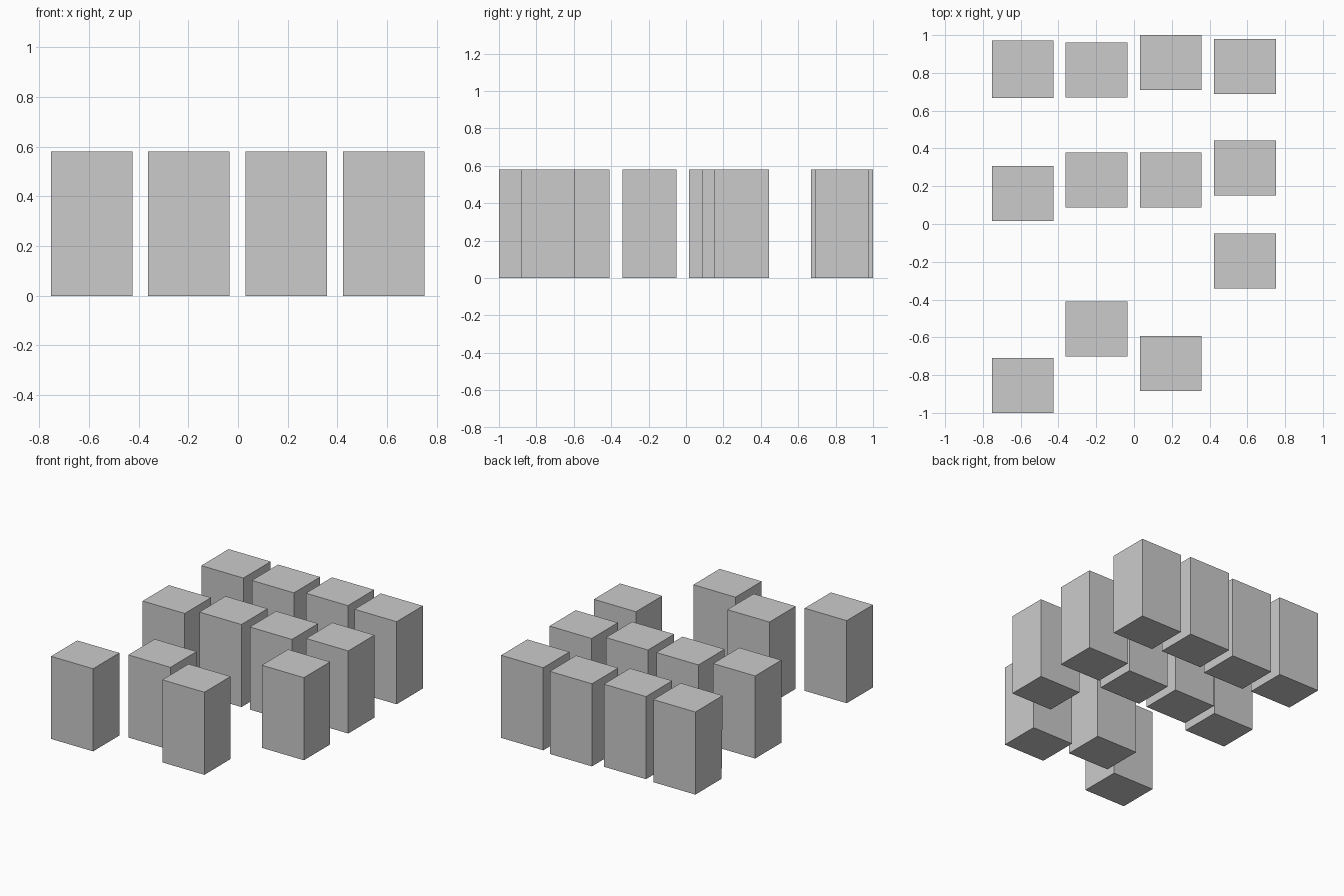
import bpy
import bmesh

if "Cube" in bpy.data.objects:
    bpy.data.objects.remove(bpy.data.objects["Cube"])

W, D, H = 0.327, 0.291, 0.58           # common block size
COLUMN_X = [-0.589, -0.198, 0.194, 0.587]
# block centre depth in each column: back, middle, front
ROW_Y = {
    "back": [0.825, 0.815, 0.8545, 0.834],
    "middle": [0.162, 0.233, 0.233, 0.297],
    "front": [-0.8545, -0.555, -0.738, -0.195],
}


def block(name, x, y, lean=0.0):
    """Plain box standing on the ground; lean pushes the top front edge forward."""
    bm = bmesh.new()
    bmesh.ops.create_cube(bm, size=1)
    for v in bm.verts:
        front_top = v.co.y < 0 and v.co.z > 0
        v.co = (x + v.co.x * W, y + v.co.y * D, (v.co.z + 0.5) * H)
        if front_top:
            v.co.y -= lean
    mesh = bpy.data.meshes.new(name)
    bm.to_mesh(mesh)
    bm.free()
    obj = bpy.data.objects.new(name, mesh)
    bpy.context.collection.objects.link(obj)


# Four columns of three blocks; the back left one has a slightly sloped front
for row, depths in ROW_Y.items():
    for i, (x, y) in enumerate(zip(COLUMN_X, depths)):
        block(f"{row}_block_{i + 1}", x, y, 0.012 if (row, i) == ("back", 0) else 0.0)
